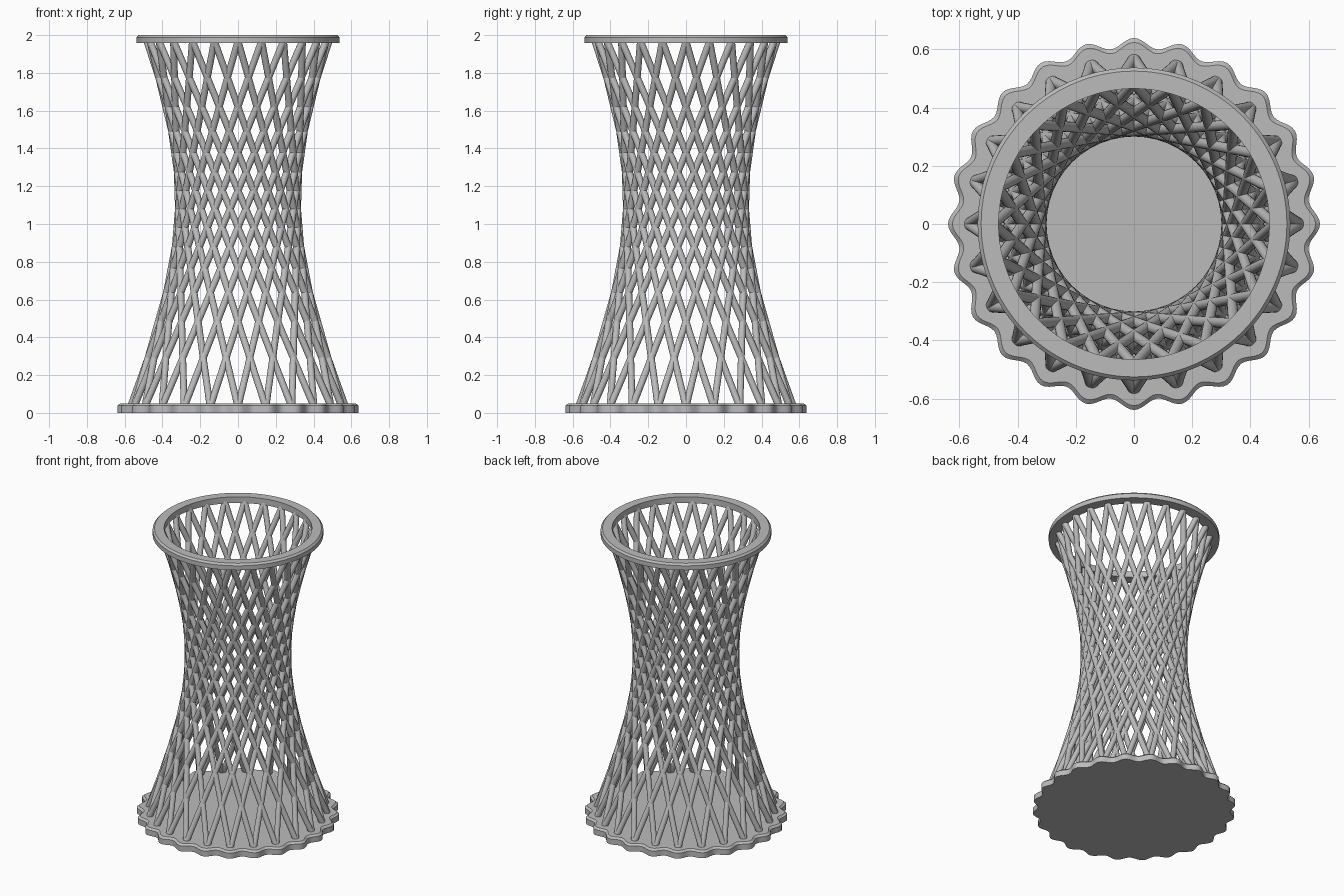
import bpy, bmesh, math
from mathutils import Vector

cube = bpy.data.objects.get("Cube")
if cube:
    bpy.data.objects.remove(cube, do_unlink=True)

COUNT = 24                    # lobes and rod pairs
TWIST = math.radians(105)     # turn of each rod from base to rim
LOW_R, HIGH_R = 0.57, 0.483
LOW_Z, HIGH_Z = 0.03, 1.97
ROD_R = 0.018

grey = bpy.data.materials.new("plain_grey")
grey.use_nodes = True
grey.diffuse_color = (0.5, 0.5, 0.5, 1)
grey.node_tree.nodes["Principled BSDF"].inputs["Base Color"].default_value = (0.5, 0.5, 0.5, 1)


def finish(name, bm):
    bmesh.ops.recalc_face_normals(bm, faces=bm.faces)
    mesh = bpy.data.meshes.new(name)
    bm.to_mesh(mesh)
    bm.free()
    mesh.materials.append(grey)
    obj = bpy.data.objects.new(name, mesh)
    bpy.context.collection.objects.link(obj)
    bpy.ops.object.select_all(action='DESELECT')
    obj.select_set(True)
    bpy.context.view_layer.objects.active = obj
    bpy.ops.object.shade_smooth_by_angle(angle=math.radians(30))
    return obj


def polar(r, a, z):
    return Vector((r * math.cos(a), r * math.sin(a), z))


def loops(bm, profile, steps, wave=0.0):
    """One loop of vertices for each (radius, height) pair."""
    rings = []
    for r, z in profile:
        rings.append([bm.verts.new(polar(r + wave * math.cos(COUNT * a), a, z))
                      for a in (math.tau * i / steps for i in range(steps))])
    return rings


def bridge(bm, a, b):
    n = len(a)
    for i in range(n):
        j = (i + 1) % n
        bm.faces.new((a[i], a[j], b[j], b[i]))


# Scalloped base plate with a chamfered upper edge
bm = bmesh.new()
rings = loops(bm, [(0.622, 0), (0.622, 0.038), (0.607, 0.05)], COUNT * 12, 0.017)
for a, b in zip(rings, rings[1:]):
    bridge(bm, a, b)
bm.faces.new(rings[0])
bm.faces.new(rings[-1])
finish("base_plate", bm)

# Top rim ring with a chamfered outer edge
bm = bmesh.new()
rings = loops(bm, [(0.465, 1.957), (0.537, 1.957), (0.537, 1.988),
                   (0.525, 2.0), (0.465, 2.0)], 144)
for a, b in zip(rings, rings[1:] + rings[:1]):
    bridge(bm, a, b)
finish("top_rim", bm)

# Straight rods leaning both ways, crossing into an hourglass lattice
for name, side in (("left_leaning_rods", 1), ("right_leaning_rods", -1)):
    bm = bmesh.new()
    for i in range(COUNT):
        angle = math.tau * i / COUNT
        low = polar(LOW_R, angle, LOW_Z)
        high = polar(HIGH_R, angle + side * TWIST, HIGH_Z)
        axis = high - low
        matrix = axis.to_track_quat('Z', 'Y').to_matrix().to_4x4()
        matrix.translation = (low + high) / 2
        bmesh.ops.create_cone(bm, cap_ends=True, segments=16, radius1=ROD_R,
                              radius2=ROD_R, depth=axis.length, matrix=matrix)
    finish(name, bm)
